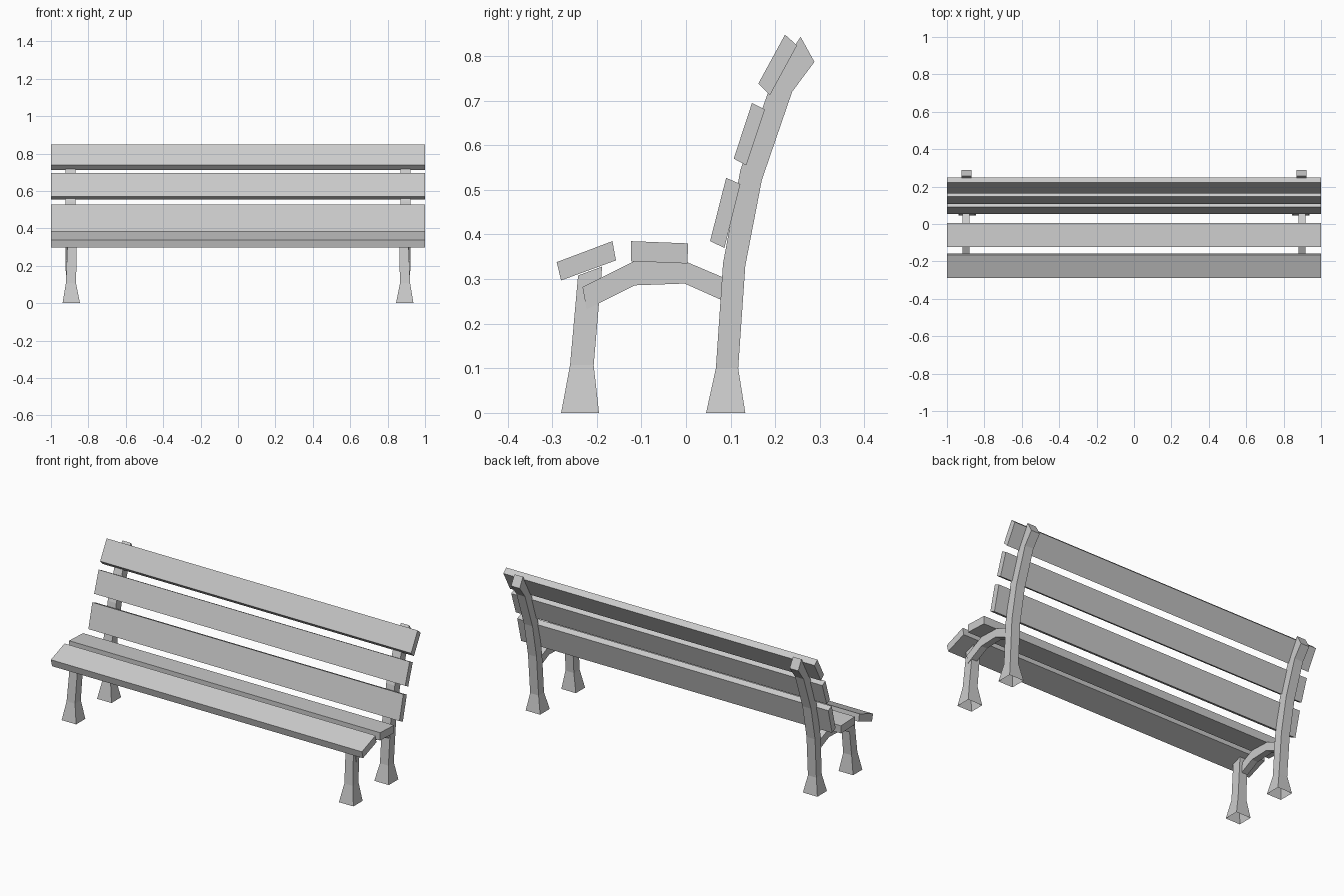
import bpy, bmesh

cube = bpy.data.objects.get("Cube")
if cube:
    bpy.data.objects.remove(cube, do_unlink=True)

grey = bpy.data.materials.new("light_grey")
grey.use_nodes = True
colour = (0.6, 0.6, 0.6, 1)
grey.diffuse_color = colour
grey.node_tree.nodes["Principled BSDF"].inputs["Base Color"].default_value = colour


def loft(name, sections, open_start=False):
    """Join four-sided sections, each (front yz, rear yz, inner x, outer x)."""
    bm = bmesh.new()
    rings = []
    for front, rear, x0, x1 in sections:
        corners = [(x0, *front), (x1, *front), (x1, *rear), (x0, *rear)]
        rings.append([bm.verts.new(c) for c in corners])
    for a, b in zip(rings, rings[1:]):
        for i in range(4):
            j = (i + 1) % 4
            bm.faces.new((a[i], a[j], b[j], b[i]))
    bm.faces.new(rings[-1])
    start = bm.faces.new(rings[0][::-1])
    bmesh.ops.recalc_face_normals(bm, faces=bm.faces)
    if open_start:
        bmesh.ops.delete(bm, geom=[start], context='FACES_ONLY')
    mesh = bpy.data.meshes.new(name)
    bm.to_mesh(mesh)
    bm.free()
    mesh.materials.append(grey)
    obj = bpy.data.objects.new(name, mesh)
    bpy.context.collection.objects.link(obj)
    return obj


def plank(name, a, b, c, d):
    """Full-width board with side profile a, b, c, d."""
    return loft(name, [(a, b, -1, 1), (d, c, -1, 1)])


def pair(name, sections, open_start=False):
    """Part built on the left and mirrored to the right."""
    loft("left_" + name, sections, open_start)
    loft("right_" + name, [(f, r, -x0, -x1) for f, r, x0, x1 in sections], open_start)


# Seat boards
plank("front_seat_board", (-.29, .338), (-.165, .385), (-.157, .342), (-.28, .297))
plank("rear_seat_board", (-.123, .385), (.005, .38), (.003, .335), (-.123, .34))

# Backrest boards
plank("lower_back_board", (.09, .527), (.122, .513), (.086, .37), (.054, .385))
plank("middle_back_board", (.148, .695), (.177, .68), (.135, .555), (.107, .57))
plank("upper_back_board", (.222, .848), (.249, .824), (.188, .712), (.162, .738))

# Front legs with flared hollow feet
pair("front_leg", [
    ((-.28, 0), (-.195, 0), .845, .938),
    ((-.26, .107), (-.207, .107), .866, .92),
    ((-.242, .308), (-.188, .328), .862, .912),
], open_start=True)

# Rear legs rising into curved backrest posts
pair("rear_post", [
    ((.045, 0), (.133, 0), .845, .938),
    ((.067, .1), (.117, .1), .866, .92),
    ((.083, .335), (.133, .33), .868, .923),
    ((.122, .545), (.17, .522), .868, .923),
    ((.196, .752), (.238, .72), .868, .923),
    ((.257, .843), (.288, .787), .868, .923),
], open_start=True)

# Arched seat supports
pair("seat_support", [
    ((-.232, .282), (-.223, .232), .88, .918),
    ((-.118, .339), (-.115, .286), .88, .918),
    ((0, .339), (-.003, .29), .88, .918),
    ((.092, .3), (.082, .252), .88, .918),
])
